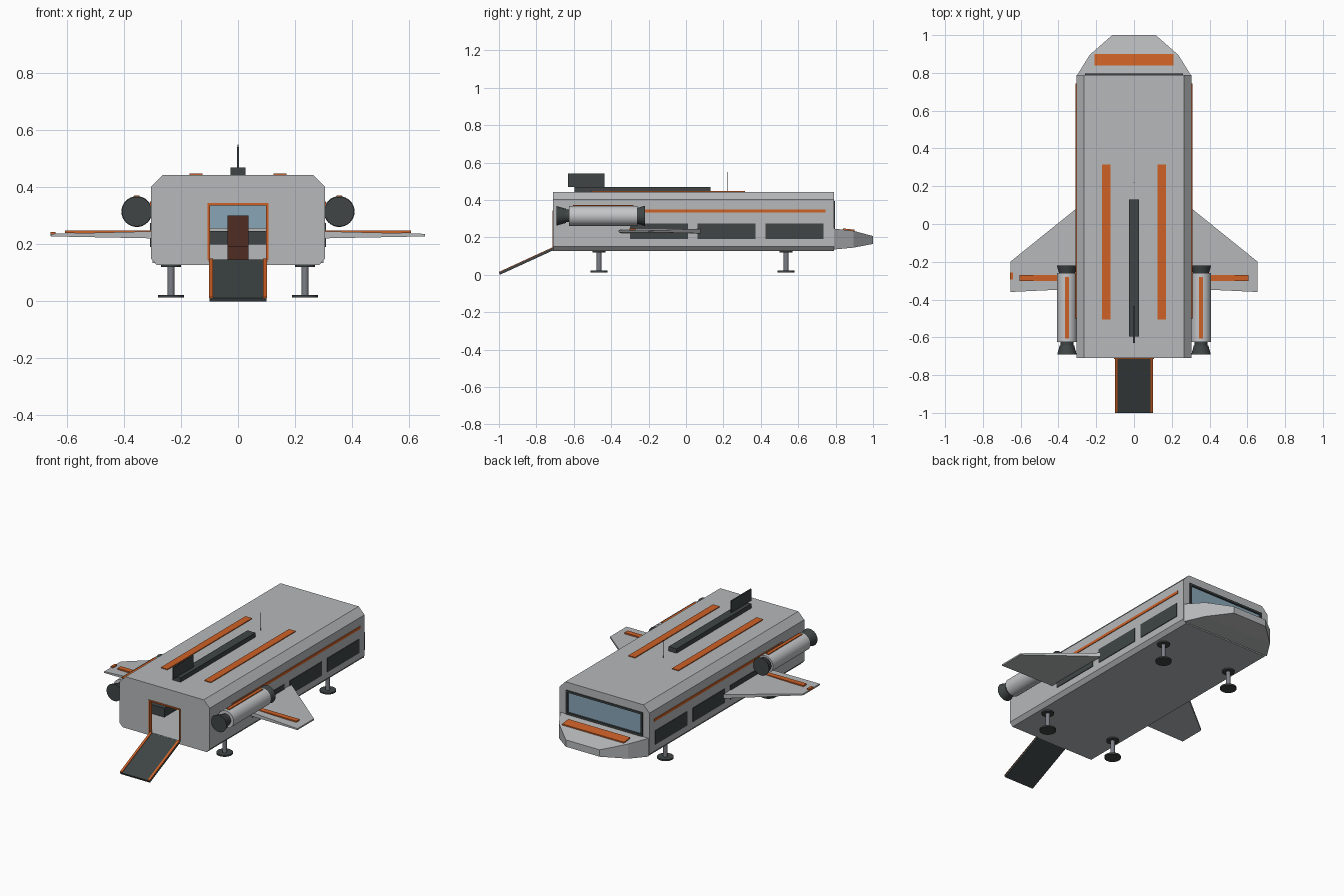
import bpy, bmesh, math
from mathutils import Vector

cube = bpy.data.objects.get("Cube")
if cube:
    bpy.data.objects.remove(cube, do_unlink=True)


def material(name, rgb):
    m = bpy.data.materials.new(name)
    m.use_nodes = True
    m.diffuse_color = (*rgb, 1)
    m.node_tree.nodes["Principled BSDF"].inputs["Base Color"].default_value = (*rgb, 1)
    return m


HULL = material("hull grey", (0.47, 0.48, 0.49))
ENGINE = material("engine light grey", (0.55, 0.56, 0.57))
DARK = material("charcoal", (0.05, 0.06, 0.06))
ORANGE = material("orange trim", (0.62, 0.12, 0.02))
GLASS = material("blue glass", (0.25, 0.38, 0.47))
BROWN = material("brown leather", (0.08, 0.025, 0.015))
METAL = material("strut metal", (0.2, 0.21, 0.24))


def loft(name, rings, mat):
    """Solid skinned through rings with equal point counts."""
    bm = bmesh.new()
    loops = [[bm.verts.new(p) for p in ring] for ring in rings]
    n = len(loops[0])
    for a, b in zip(loops, loops[1:]):
        for i in range(n):
            j = (i + 1) % n
            bm.faces.new((a[i], a[j], b[j], b[i]))
    bm.faces.new(loops[0])
    bm.faces.new(loops[-1])
    bmesh.ops.recalc_face_normals(bm, faces=bm.faces)
    mesh = bpy.data.meshes.new(name)
    bm.to_mesh(mesh)
    bm.free()
    mesh.materials.append(mat)
    ob = bpy.data.objects.new(name, mesh)
    bpy.context.collection.objects.link(ob)
    return ob


def box(name, x, y, z, mat):
    x0, x1 = sorted(x)
    rings = [[(x0, y[0], h), (x1, y[0], h), (x1, y[1], h), (x0, y[1], h)] for h in z]
    return loft(name, rings, mat)


def side_prism(name, x, yz, mat):
    return loft(name, [[(h, a, b) for a, b in yz] for h in x], mat)


def cylinder(name, loc, r1, r2, depth, mat, along_y=False, sides=32):
    """Frustum; when along_y, r1 is the +y end."""
    bpy.ops.mesh.primitive_cone_add(
        vertices=sides, radius1=r1, radius2=r2, depth=depth, location=loc,
        rotation=(math.pi / 2 if along_y else 0, 0, 0))
    ob = bpy.context.object
    ob.name = name
    ob.data.materials.append(mat)
    bpy.ops.object.shade_smooth_by_angle(angle=math.radians(30))
    return ob


# Hull: chamfered tube, hollowed for the cabin, doorway and windscreen
half = [(0.285, 0.128), (0.305, 0.15), (0.305, 0.402), (0.265, 0.443)]
section = half + [(-x, z) for x, z in reversed(half)]
hull = loft("hull", [[(x, y, z) for x, z in section] for y in (-0.71, 0.79)], HULL)
cutters = [
    box("cabin_cutter", (-0.28, 0.28), (-0.69, 0.77), (0.145, 0.41), HULL),
    box("door_cutter", (-0.1, 0.1), (-0.8, -0.6), (0.145, 0.338), HULL),
    box("windscreen_cutter", (-0.25, 0.25), (0.7, 0.9), (0.258, 0.385), HULL),
]
for c in cutters:
    c.hide_render = True
    mod = hull.modifiers.new(c.name, "BOOLEAN")
    mod.operation = "DIFFERENCE"
    mod.solver = "EXACT"
    mod.object = c
bpy.context.view_layer.update()
carved = bpy.data.meshes.new_from_object(
    hull.evaluated_get(bpy.context.evaluated_depsgraph_get()))
hull.modifiers.clear()
hull.data = carved
for c in cutters:
    bpy.data.objects.remove(c, do_unlink=True)

# Windscreen glass and frame
box("windscreen", (-0.25, 0.25), (0.778, 0.785), (0.258, 0.385), GLASS)
for s in (-1, 1):
    box("windscreen_side_frame", (s * 0.248, s * 0.26), (0.78, 0.796), (0.248, 0.395), DARK)
for z in (0.248, 0.383):
    box("windscreen_cross_frame", (-0.248, 0.248), (0.78, 0.796), (z, z + 0.012), DARK)

# Tapered nose with a trim band
nose = [(0.79, 0.3, 0.135, 0.247), (0.895, 0.235, 0.145, 0.235), (1.0, 0.115, 0.165, 0.207)]
loft("nose", [[(-w, y, a), (w, y, a), (w, y, b), (-w, y, b)] for y, w, a, b in nose], HULL)
side_prism("nose_band", (-0.21, 0.21),
           [(0.84, 0.238), (0.9, 0.232), (0.9, 0.241), (0.84, 0.248)], ORANGE)

# Door frame and boarding ramp
for s in (-1, 1):
    box("door_side_trim", (s * 0.099, s * 0.107), (-0.715, -0.69), (0.145, 0.345), ORANGE)
box("door_top_trim", (-0.099, 0.099), (-0.715, -0.69), (0.337, 0.345), ORANGE)
ramp = [(-0.705, 0.147), (-1.0, 0.012), (-0.995, 0.0), (-0.705, 0.133)]
side_prism("ramp", (-0.1, 0.1), ramp, DARK)
for s in (-1, 1):
    side_prism("ramp_edge", (s * 0.087, s * 0.101),
               [(-0.707, 0.15), (-0.999, 0.016), (-0.999, 0.012), (-0.707, 0.146)], ORANGE)

# Roof spine, fin and antenna
box("roof_spine", (-0.027, 0.027), (-0.595, 0.13), (0.44, 0.47), DARK)
box("roof_fin", (-0.004, 0.004), (-0.63, -0.435), (0.47, 0.541), DARK)
cylinder("antenna", (0, 0.22, 0.495), 0.002, 0.002, 0.11, DARK, sides=8)

# Cabin: pilot seat, console and rows of wall seats
box("pilot_seat_base", (-0.037, 0.037), (0.42, 0.52), (0.145, 0.19), BROWN)
box("pilot_seat_back", (-0.037, 0.037), (0.41, 0.435), (0.19, 0.302), BROWN)
box("console_base", (-0.24, 0.24), (0.64, 0.74), (0.145, 0.2), HULL)
box("console_top", (-0.24, 0.24), (0.62, 0.74), (0.2, 0.247), DARK)

for s in (-1, 1):
    # Side trim and windows
    box("roof_stripe", (s * 0.125, s * 0.17), (-0.505, 0.315), (0.441, 0.448), ORANGE)
    box("side_stripe", (s * 0.303, s * 0.309), (-0.5, 0.745), (0.334, 0.35), ORANGE)
    for y in (-0.3, 0.062, 0.425):
        box("side_window", (s * 0.303, s * 0.309), (y, y + 0.31), (0.19, 0.275), DARK)

    for i in range(5):
        y = -0.5 + i * 0.18
        box("cabin_seat", (s * 0.15, s * 0.27), (y, y + 0.12), (0.145, 0.2), DARK)
        box("cabin_seat_back", (s * 0.25, s * 0.275), (y, y + 0.12), (0.2, 0.29), DARK)

    # Swept wing, thinning to the tip
    root = [(0.09, 0), (-0.343, 0)]
    tip = [(-0.2, 0), (-0.36, 0)]
    rings = []
    for x, edge, lo, hi in ((0.295, root, 0.221, 0.246), (0.655, tip, 0.228, 0.237)):
        (a, _), (b, _) = edge
        rings.append([(s * x, a, lo), (s * x, b, lo), (s * x, b, hi), (s * x, a, hi)])
    loft("wing", rings, HULL)
    box("wing_stripe", (s * 0.305, s * 0.607), (-0.302, -0.27), (0.24, 0.248), ORANGE)

    # Engine pod
    x, z = s * 0.355, 0.315
    cylinder("engine_body", (x, -0.442, z), 0.053, 0.053, 0.365, ENGINE, True)
    cylinder("engine_intake", (x, -0.24, z), 0.054, 0.042, 0.04, DARK, True)
    cylinder("engine_neck", (x, -0.633, z), 0.034, 0.034, 0.03, DARK, True)
    cylinder("engine_nozzle", (x, -0.667, z), 0.038, 0.052, 0.05, DARK, True)
    box("engine_stripe", (x - 0.01, x + 0.01), (-0.605, -0.28), (0.365, 0.372), ORANGE)

    # Landing legs
    for y in (-0.465, 0.535):
        cylinder("leg_mount", (s * 0.235, y, 0.125), 0.035, 0.035, 0.01, DARK)
        cylinder("leg_strut", (s * 0.235, y, 0.072), 0.0125, 0.0125, 0.105, METAL)
        cylinder("leg_foot", (s * 0.235, y, 0.018), 0.046, 0.046, 0.009, DARK)

# Light on one wing tip
box("wing_tip_light", (-0.657, -0.64), (-0.295, -0.257), (0.23, 0.244), ORANGE)
